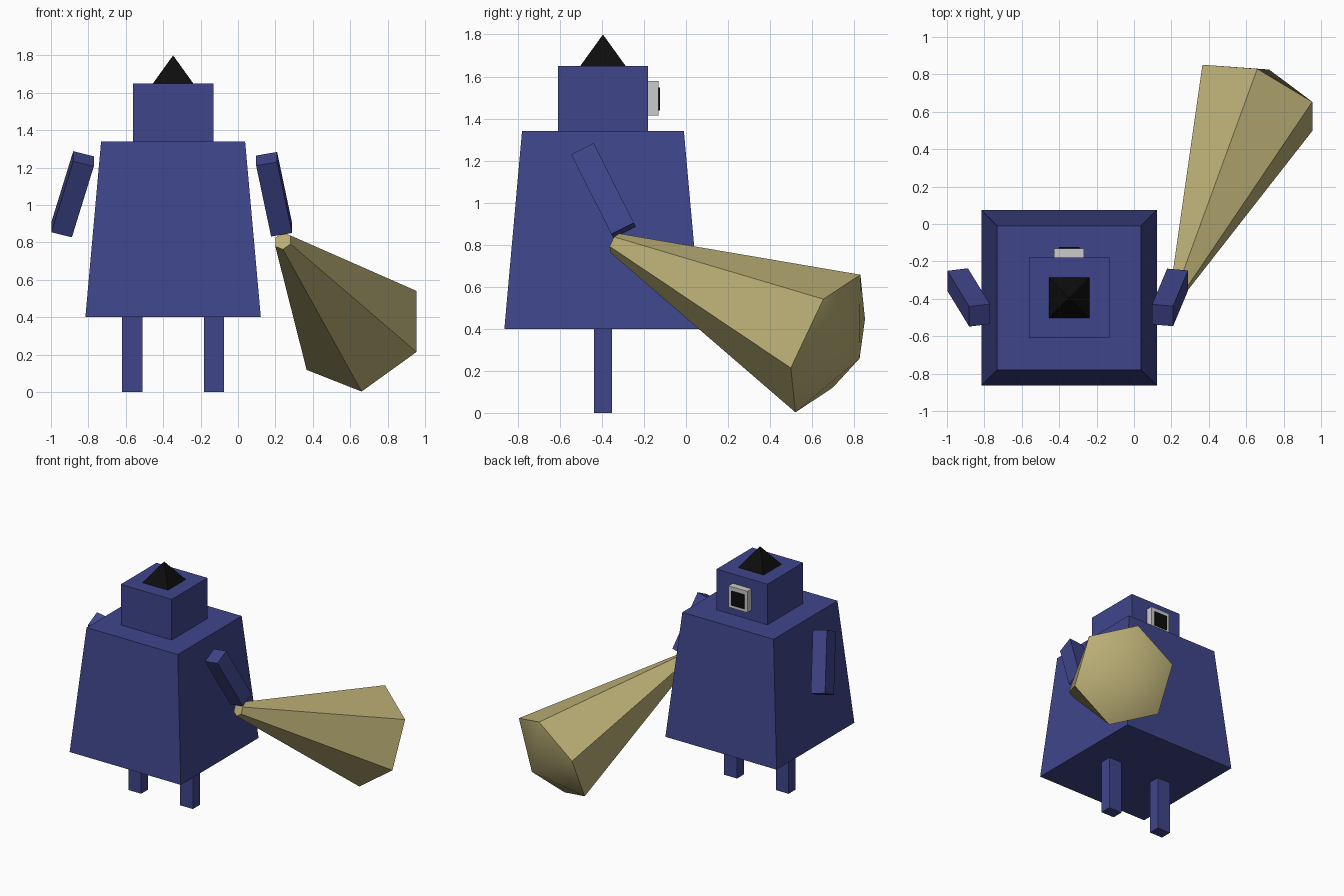
import bpy, bmesh, math
from mathutils import Vector, Matrix

if "Cube" in bpy.data.objects:
    bpy.data.objects.remove(bpy.data.objects["Cube"])


def material(name, rgb):
    m = bpy.data.materials.new(name)
    m.diffuse_color = (*rgb, 1)
    m.use_nodes = True
    m.node_tree.nodes["Principled BSDF"].inputs["Base Color"].default_value = m.diffuse_color
    return m


BLUE = material("blue", (0.05, 0.06, 0.26))
BLACK = material("black", (0.004, 0.004, 0.004))
TAN = material("tan", (0.50, 0.43, 0.18))


def finish(name, bm, mat):
    bmesh.ops.recalc_face_normals(bm, faces=bm.faces)
    mesh = bpy.data.meshes.new(name)
    bm.to_mesh(mesh)
    bm.free()
    if mat:
        mesh.materials.append(mat)
    ob = bpy.data.objects.new(name, mesh)
    bpy.context.collection.objects.link(ob)
    return ob


def frame(start, end, x_hint):
    """Matrix centred between start and end, local z along the axis."""
    start, end = Vector(start), Vector(end)
    z = (end - start).normalized()
    x = Vector(x_hint)
    x = (x - z * x.dot(z)).normalized()
    rot = Matrix((x, z.cross(x), z)).transposed().to_4x4()
    return Matrix.Translation((start + end) / 2) @ rot, (end - start).length


def bar(name, start, end, sx, sy, mat, x_hint=(1, 0, 0)):
    m, length = frame(start, end, x_hint)
    bm = bmesh.new()
    bmesh.ops.create_cube(bm, size=1, matrix=m @ Matrix.Diagonal((sx, sy, length, 1)))
    return finish(name, bm, mat)


def square_taper(name, z0, z1, half0, half1, mat):
    bm = bmesh.new()
    m = Matrix.Translation((CX, CY, (z0 + z1) / 2)) @ Matrix.Rotation(math.pi / 4, 4, 'Z')
    bmesh.ops.create_cone(bm, cap_ends=True, segments=4, radius1=half0 * math.sqrt(2),
                          radius2=half1 * math.sqrt(2), depth=z1 - z0, matrix=m)
    bmesh.ops.remove_doubles(bm, verts=bm.verts, dist=1e-5)
    return finish(name, bm, mat)


CX, CY = -0.347, -0.395

# Body, head and pointed hat
square_taper("body", 0.40, 1.34, 0.469, 0.385, BLUE)
square_taper("head", 1.34, 1.65, 0.215, 0.215, BLUE)
square_taper("hat", 1.65, 1.80, 0.108, 0.0, BLACK)

# Legs
for side, name in ((-1, "left_leg"), (1, "right_leg")):
    x = CX + side * 0.218
    bar(name, (x, CY, 0), (x, CY, 0.40), 0.108, 0.084, BLUE)

# Arms
bar("right_arm", (0.233, -0.297, 0.868), (0.153, -0.488, 1.247), 0.114, 0.12, BLUE)
bar("left_arm", (-0.943, -0.297, 0.868), (-0.826, -0.488, 1.247), 0.114, 0.12, BLUE)

# Square panel with dark inset on the rear of the head
bar("panel", (CX, -0.156, 1.415), (CX, -0.156, 1.578), 0.16, 0.052, None)
bar("panel_inset", (CX, -0.129, 1.438), (CX, -0.129, 1.547), 0.11, 0.012, BLACK)

# Six-sided horn held in the right hand, wide end closed by a shallow smooth cone
m, length = frame((0.24, -0.339, 0.808), (0.66, 0.675, 0.330), (0.168, 0.076, 0.31))
bm = bmesh.new()
bmesh.ops.create_cone(bm, cap_ends=True, segments=6, radius1=0.05, radius2=0.362, depth=length)
wide = max(bm.faces, key=lambda f: f.calc_center_median().z)
for e in wide.edges:
    e.smooth = False
fan = bmesh.ops.poke(bm, faces=[wide])
for v in fan["verts"]:
    v.co.z += 0.178
for f in fan["faces"]:
    f.smooth = True
bm.transform(m)
finish("horn", bm, TAN)
